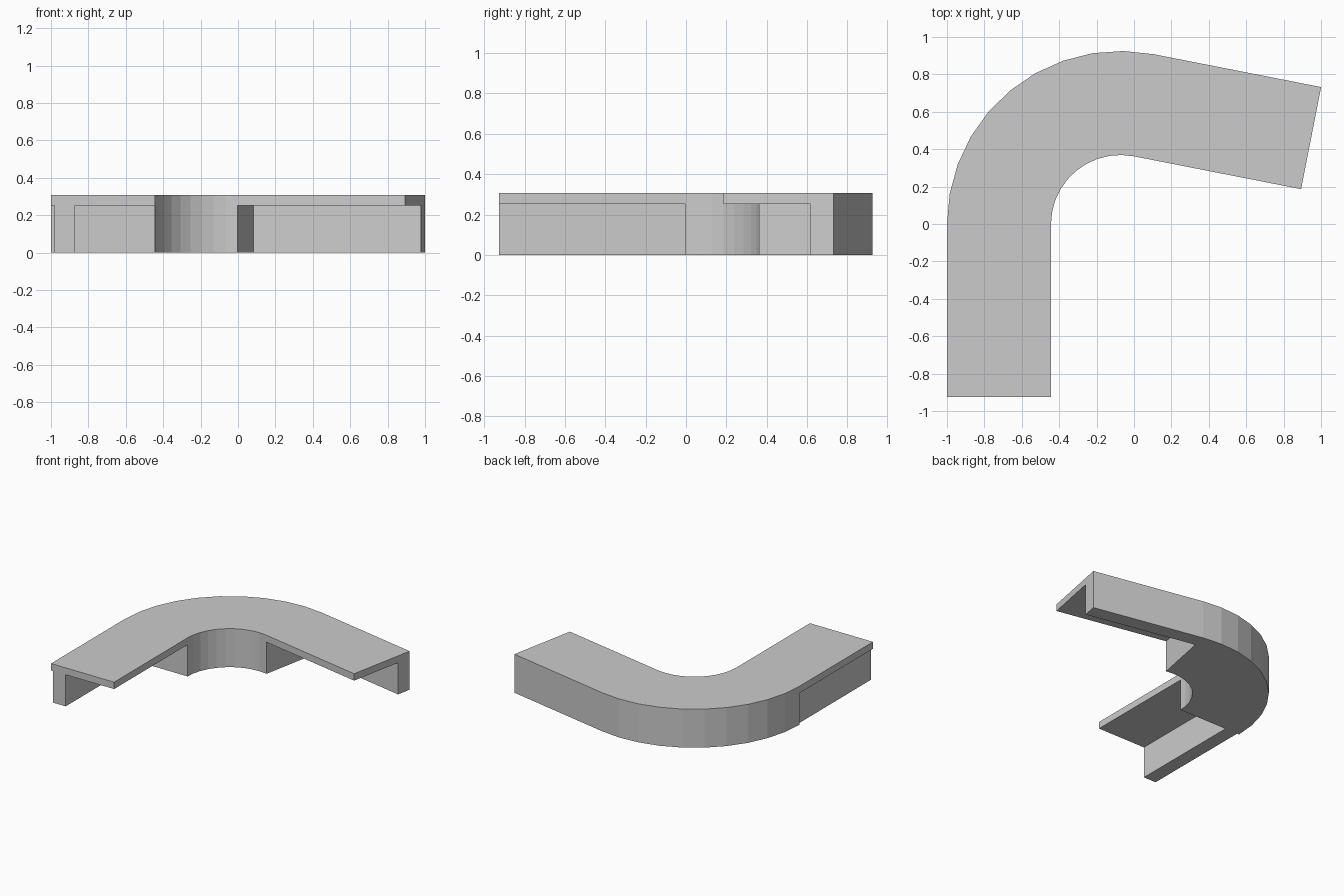
import bpy
import bmesh
from math import sin, cos, radians
from mathutils import Vector

if "Cube" in bpy.data.objects:
    bpy.data.objects.remove(bpy.data.objects["Cube"])

grey = bpy.data.materials.new("plain grey")
grey.use_nodes = True
colour = (0.6, 0.6, 0.6, 1)
grey.diffuse_color = colour
grey.node_tree.nodes["Principled BSDF"].inputs["Base Color"].default_value = colour

CENTRE = Vector((-0.073, -0.002))
OUTER, INNER = 0.927, 0.371
SWEEP = radians(101.1)
SEGMENTS = 10
UNDERSIDE, TOP = 0.252, 0.307


def radial(angle):
    """Outward direction, turning clockwise from the left end of the bend."""
    return Vector((-cos(angle), sin(angle)))


def prism(name, outline, bottom, top):
    """Extrude a plan outline between two heights."""
    bm = bmesh.new()
    face = bm.faces.new([bm.verts.new((p.x, p.y, bottom)) for p in outline])
    new = bmesh.ops.extrude_face_region(bm, geom=[face])["geom"]
    for v in new:
        if isinstance(v, bmesh.types.BMVert):
            v.co.z = top
    bmesh.ops.recalc_face_normals(bm, faces=bm.faces)
    mesh = bpy.data.meshes.new(name)
    bm.to_mesh(mesh)
    bm.free()
    mesh.materials.append(grey)
    obj = bpy.data.objects.new(name, mesh)
    bpy.context.collection.objects.link(obj)


def straight(name, angle, side, length, inner, outer, bottom, top):
    """A straight run leaving the bend along its tangent."""
    along = Vector((sin(angle), cos(angle))) * side * length
    a = CENTRE + radial(angle) * inner
    b = CENTRE + radial(angle) * outer
    prism(name, [a, b, b + along, a + along], bottom, top)


# Solid curved middle
angles = [SWEEP * i / SEGMENTS for i in range(SEGMENTS + 1)]
bend = [CENTRE + radial(a) * OUTER for a in angles]
bend += [CENTRE + radial(a) * INNER for a in reversed(angles)]
prism("curved_counter", bend, 0, TOP)

# Straight arms: a slab on a rear wall, the front arm's wall slightly recessed
arms = [("front", 0, -1, 0.924, 0.018, 0.129),
        ("side", SWEEP, 1, 0.912, 0, 0.116)]
for name, angle, side, length, recess, depth in arms:
    straight(name + "_arm_top", angle, side, length, INNER, OUTER, UNDERSIDE, TOP)
    straight(name + "_arm_wall", angle, side, length,
             OUTER - depth, OUTER - recess, 0, UNDERSIDE)
